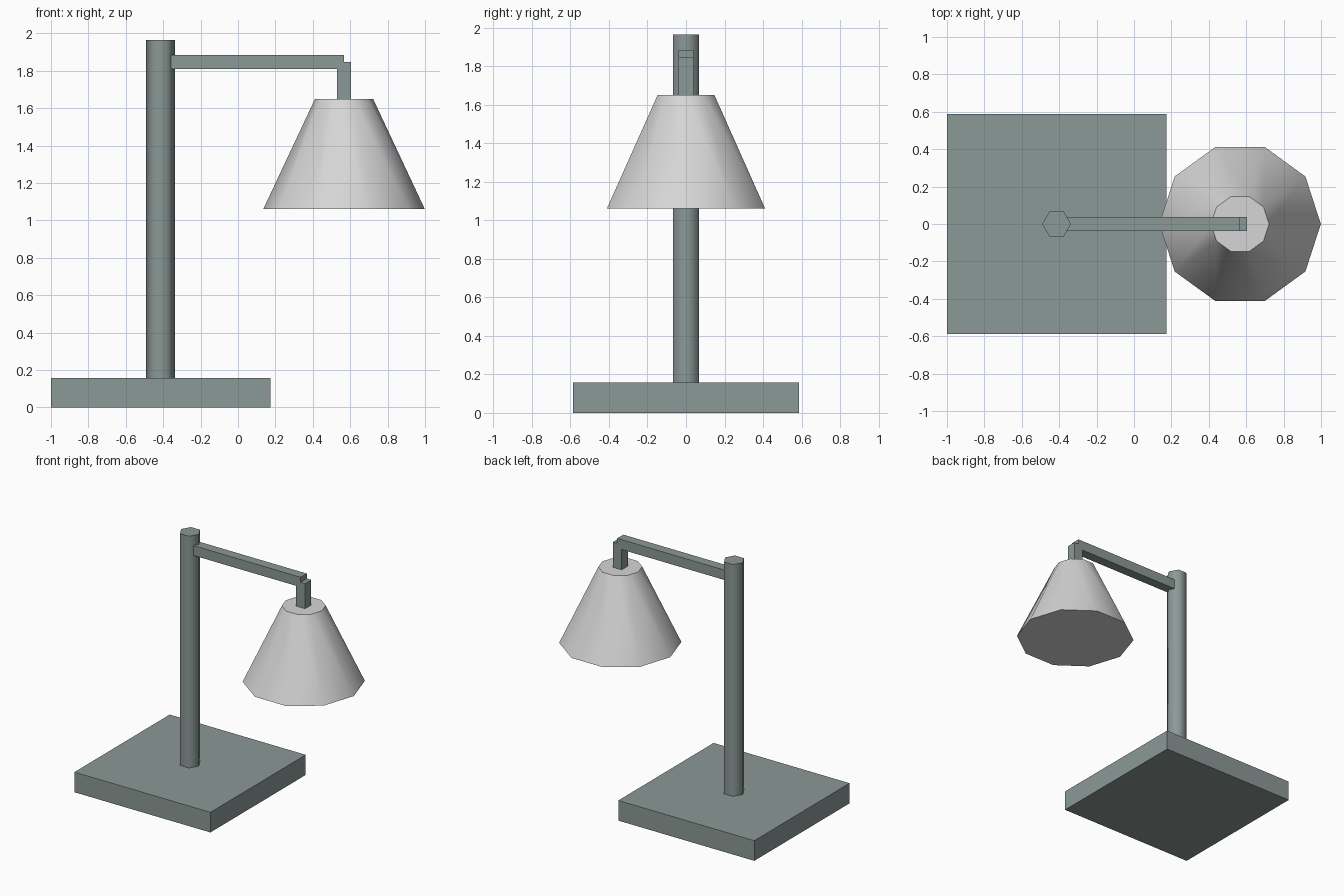
import bpy
import math

if "Cube" in bpy.data.objects:
    bpy.data.objects.remove(bpy.data.objects["Cube"])


def material(name, rgb):
    m = bpy.data.materials.new(name)
    m.diffuse_color = (*rgb, 1.0)
    m.use_nodes = True
    m.node_tree.nodes["Principled BSDF"].inputs["Base Color"].default_value = m.diffuse_color
    return m


GREY_GREEN = material("grey_green_metal", (0.26, 0.32, 0.305))
OFF_WHITE = material("off_white_shade", (0.66, 0.67, 0.66))


def box(name, x, y, z, mat):
    """Box from (min, max) ranges."""
    bpy.ops.mesh.primitive_cube_add(
        size=1, location=[(r[0] + r[1]) / 2 for r in (x, y, z)])
    ob = bpy.context.object
    ob.name = name
    ob.scale = [r[1] - r[0] for r in (x, y, z)]
    bpy.ops.object.transform_apply(location=False, rotation=False, scale=True)
    ob.data.materials.append(mat)
    return ob


def tapered(name, sides, r_bottom, r_top, x, z, mat):
    """Smooth-sided prism or cone with a corner pointing along +x."""
    bpy.ops.mesh.primitive_cone_add(
        vertices=sides, radius1=r_bottom, radius2=r_top, depth=z[1] - z[0],
        location=(x, 0, (z[0] + z[1]) / 2), rotation=(0, 0, math.pi / 2))
    ob = bpy.context.object
    ob.name = name
    bpy.ops.object.transform_apply(location=False, rotation=True, scale=False)
    bpy.ops.object.shade_smooth_by_angle(angle=math.radians(62))
    ob.data.materials.append(mat)
    return ob


# Square base and hexagonal post
box("base", (-1.0, 0.173), (-0.587, 0.587), (0, 0.157), GREY_GREEN)
tapered("post", 6, 0.077, 0.077, -0.414, (0.157, 1.964), GREY_GREEN)

# Horizontal arm and the short stem holding the shade
box("arm", (-0.375, 0.567), (-0.038, 0.038), (1.808, 1.885), GREY_GREEN)
box("stem", (0.528, 0.605), (-0.038, 0.038), (1.648, 1.846), GREY_GREEN)

# Ten-sided closed lampshade
tapered("lampshade", 10, 0.432, 0.155, 0.567, (1.06, 1.65), OFF_WHITE)
